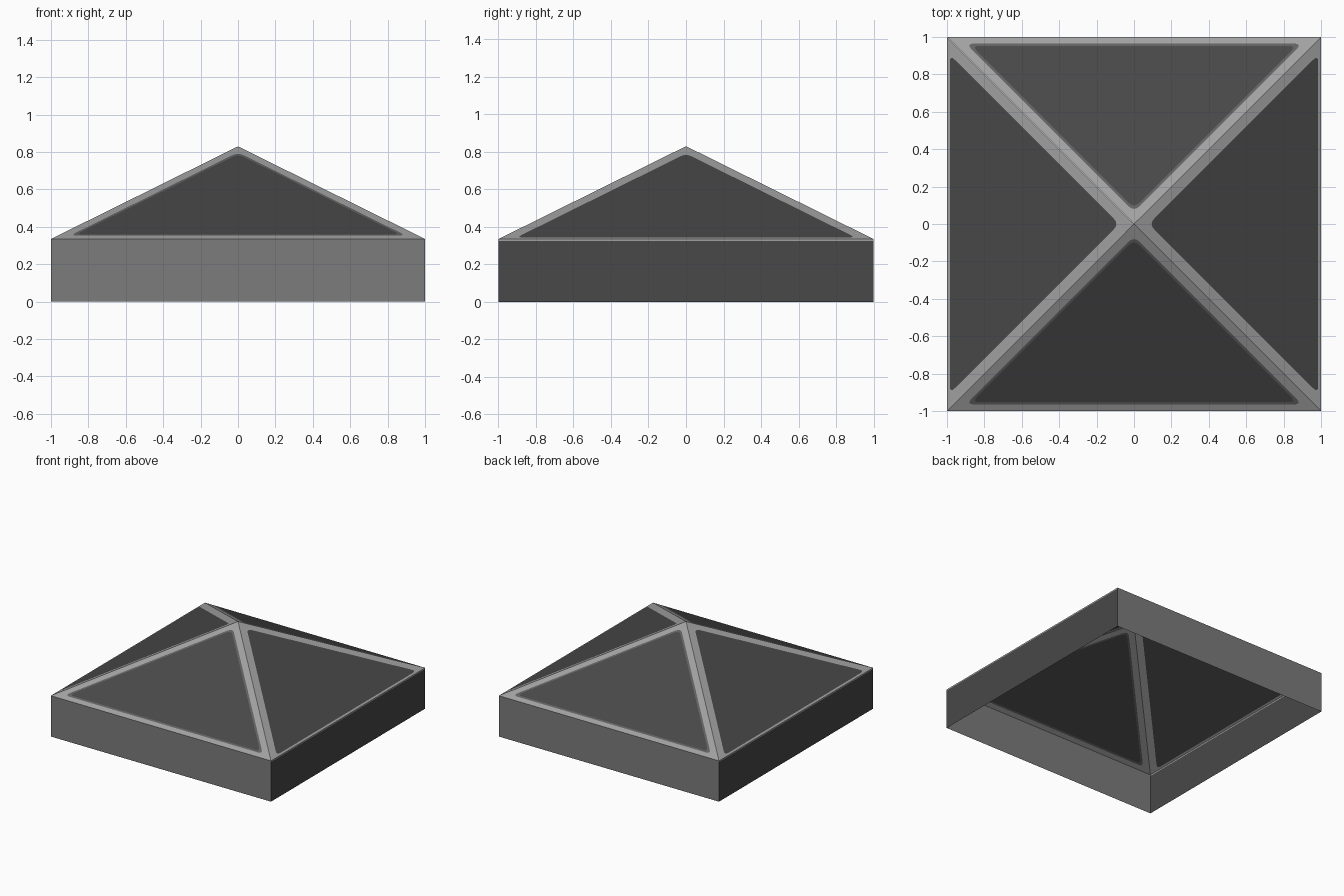
import bpy, bmesh, math
from mathutils import Vector, Matrix

if "Cube" in bpy.data.objects:
    bpy.data.objects.remove(bpy.data.objects["Cube"])

EAVE, APEX = 0.335, 0.83


def material(name, v):
    m = bpy.data.materials.new(name)
    m.diffuse_color = (v, v, v, 1)
    m.use_nodes = True
    m.node_tree.nodes["Principled BSDF"].inputs["Base Color"].default_value = m.diffuse_color
    return m


FRAME = material("light grey frame", 0.36)
CURB = material("mid grey curb", 0.20)
SEAL = material("grey seal", 0.12)
DARK = material("dark glass", 0.065)


def rounded_triangle(c, bottom, s, steps=4):
    """Plan points (x, distance from centre) for apex, right and left corners."""
    pts = [Vector((0, c)), Vector((bottom - c, bottom)), Vector((c - bottom, bottom))]
    corners = []
    for i, p in enumerate(pts):
        a = p + (pts[i - 1] - p).normalized() * s
        b = p + (pts[(i + 1) % 3] - p).normalized() * s
        ts = [k / steps for k in range(steps + 1)]
        corners.append([a * (1 - t) ** 2 + p * 2 * t * (1 - t) + b * t * t for t in ts])
    return corners


def finish(bm, name, mats, angle):
    bmesh.ops.rotate(bm, verts=bm.verts, matrix=Matrix.Rotation(angle, 3, 'Z'))
    me = bpy.data.meshes.new(name)
    bm.to_mesh(me)
    bm.free()
    for m in mats:
        me.materials.append(m)
    bpy.context.collection.objects.link(bpy.data.objects.new(name, me))


# one roof slope: frame ring, optional seal ring, glass pane
def roof_slope(name, angle, loops):
    bm = bmesh.new()

    def vert(x, d):
        return bm.verts.new((x, -d, APEX - (APEX - EAVE) * d))

    def face(vs, mat):
        f = bm.faces.new(vs)
        f.material_index = mat
        f.normal_update()
        if f.normal.z < 0:
            f.normal_flip()

    outer = [vert(0, 0), vert(1, 1), vert(-1, 1)]
    rings = [[[vert(*p) for p in corner] for corner in loop] for loop in loops]
    first = rings[0]
    for i in range(3):
        j = (i + 1) % 3
        for a, b in zip(first[i], first[i][1:]):
            face([outer[i], a, b], 0)
        face([outer[i], outer[j], first[j][0], first[i][-1]], 0)
    flat = [sum(r, []) for r in rings]
    for r0, r1 in zip(flat, flat[1:]):
        n = len(r0)
        for k in range(n):
            face([r0[k], r0[(k + 1) % n], r1[(k + 1) % n], r1[k]], 1)
    face(flat[-1], 2)
    finish(bm, name, [FRAME, SEAL, DARK], angle)


# one curb wall, made of stacked strips
def curb_wall(name, angle, levels, mats):
    bm = bmesh.new()
    rows = [[bm.verts.new((x, -1, z)) for x in (-1, 1)] for z in levels]
    for i, (a, b) in enumerate(zip(rows, rows[1:])):
        bm.faces.new([a[0], a[1], b[1], b[0]]).material_index = i
    finish(bm, name, mats, angle)


sealed = [rounded_triangle(0.065, 0.965, 0.045), rounded_triangle(0.085, 0.952, 0.04)]
plain = [rounded_triangle(0.08, 0.985, 0.04)]

for k, side in enumerate(("front", "right", "back", "left")):
    turn = k * math.pi / 2
    if k % 2 == 0:
        roof_slope(side + "_roof_slope", turn, sealed)
        curb_wall(side + "_curb_wall", turn, (0, EAVE), [CURB])
    else:
        roof_slope(side + "_roof_slope", turn, plain)
        curb_wall(side + "_curb_wall", turn, (0, 0.325, EAVE), [DARK, FRAME])
